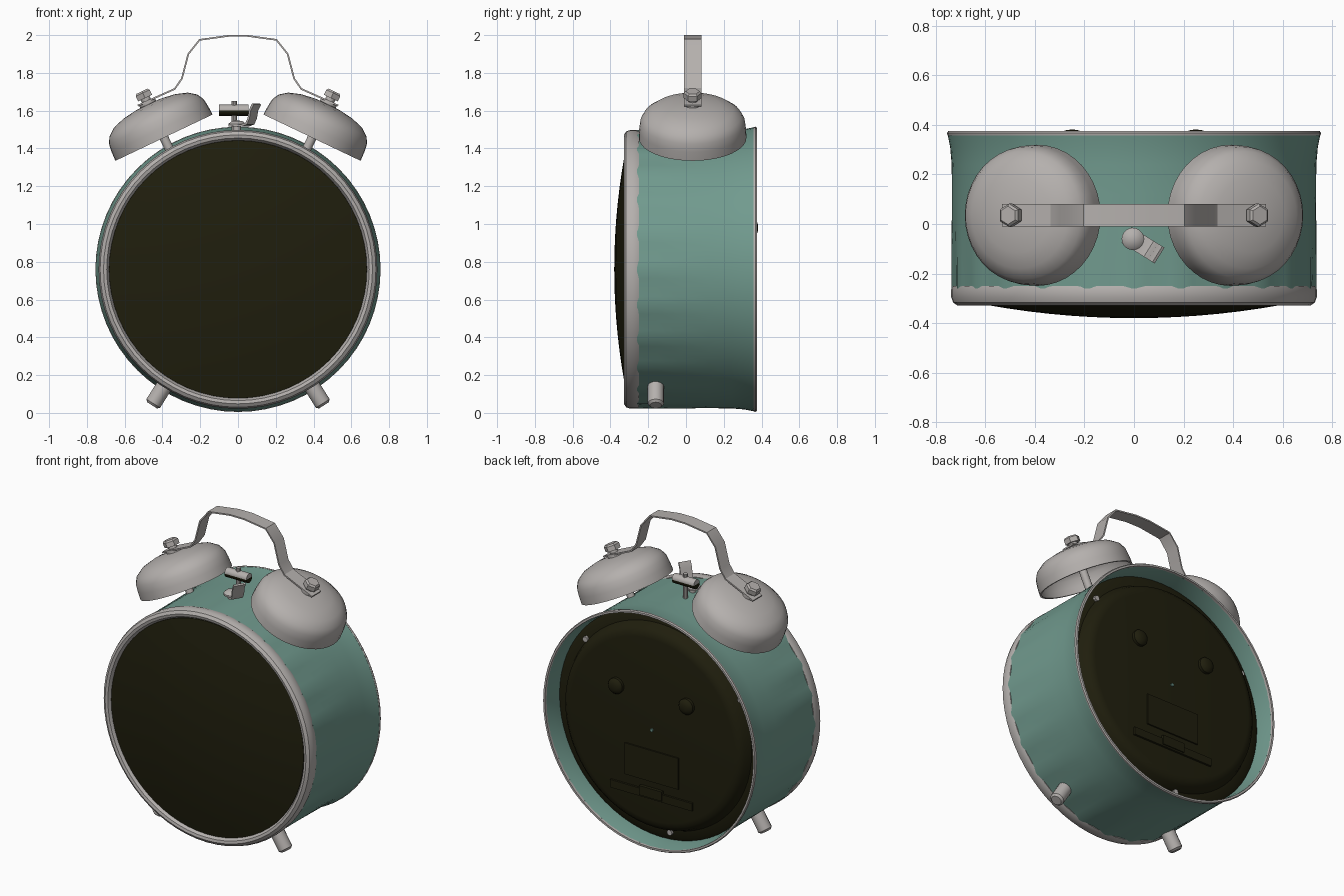
import bpy, bmesh, math
from mathutils import Vector, Matrix

if "Cube" in bpy.data.objects:
    bpy.data.objects.remove(bpy.data.objects["Cube"])

CZ, BELL_Y = 0.76, 0.035            # case axis height, depth of bells and handle
Y_AXIS = Vector((0, 1, 0))


def mat(name, rgb):
    m = bpy.data.materials.new(name)
    m.diffuse_color = (*rgb, 1)
    m.use_nodes = True
    m.node_tree.nodes["Principled BSDF"].inputs["Base Color"].default_value = m.diffuse_color
    return m


GREEN = mat("sage_green", (0.165, 0.325, 0.272))
METAL = mat("warm_grey_metal", (0.46, 0.435, 0.42))
DARK = mat("dark_olive", (0.014, 0.013, 0.004))


def finish(name, bm, material, angle=35):
    bmesh.ops.recalc_face_normals(bm, faces=bm.faces)
    me = bpy.data.meshes.new(name)
    bm.to_mesh(me)
    bm.free()
    ob = bpy.data.objects.new(name, me)
    bpy.context.collection.objects.link(ob)
    me.materials.append(material)
    bpy.ops.object.select_all(action='DESELECT')
    ob.select_set(True)
    bpy.context.view_layer.objects.active = ob
    bpy.ops.object.shade_smooth_by_angle(angle=math.radians(angle))
    return ob


def lathe(name, profile, material, origin, axis, segs=32, closed=False, ripple=None, angle=35):
    """Revolve (radius, height) points around an axis through origin."""
    bm = bmesh.new()
    m = Matrix.Translation(origin) @ Vector(axis).to_track_quat('Z', 'Y').to_matrix().to_4x4()
    rings = []
    for r, h in profile:
        if r == 0:
            rings.append([bm.verts.new(m @ Vector((0, 0, h)))] * segs)
            continue
        ring = []
        for i in range(segs):
            a = 2 * math.pi * i / segs
            rr = r + (ripple(a, h) if ripple else 0)
            ring.append(bm.verts.new(m @ Vector((rr * math.cos(a), rr * math.sin(a), h))))
        rings.append(ring)
    pairs = list(zip(rings, rings[1:])) + ([(rings[-1], rings[0])] if closed else [])
    for p, q in pairs:
        for i in range(segs):
            j = (i + 1) % segs
            vs = list(dict.fromkeys((p[i], p[j], q[j], q[i])))
            if len(vs) > 2:
                bm.faces.new(vs)
    return finish(name, bm, material, angle)


def rod(name, a, b, r, material=METAL, segs=16, bevel=0.0):
    """Capped cylinder from a to b, with optional chamfered far end."""
    a, b = Vector(a), Vector(b)
    n = (b - a).length
    prof = [(0, 0), (r, 0), (r, n - bevel)]
    if bevel:
        prof.append((r - bevel, n))
    return lathe(name, prof + [(0, n)], material, a, b - a, segs)


def strap(name, path, width, thick, side, origin, material=METAL):
    """Flat strip following a path of points, widened along side."""
    bm = bmesh.new()
    pts = [Vector(p) + Vector(origin) for p in path]
    side = Vector(side).normalized()
    rings = []
    for i, p in enumerate(pts):
        t = (pts[min(i + 1, len(pts) - 1)] - pts[max(i - 1, 0)]).normalized()
        n = t.cross(side) * thick / 2
        s = side * width / 2
        rings.append([bm.verts.new(p + d) for d in (n + s, n - s, -n - s, -n + s)])
    for p, q in zip(rings, rings[1:]):
        for i in range(4):
            bm.faces.new((p[i], p[(i + 1) % 4], q[(i + 1) % 4], q[i]))
    bm.faces.new(rings[0])
    bm.faces.new(rings[-1])
    return finish(name, bm, material, 25)


def plate(name, x, z, w, h, y, depth, material=DARK):
    bm = bmesh.new()
    bmesh.ops.create_cube(bm, size=1, matrix=Matrix.Translation((x, y, z)) @ Matrix.Diagonal((w, depth, h, 1)))
    return finish(name, bm, material)


centre = (0, 0, CZ)

# Case shell: fluted towards the front, flared at the open back
flutes = lambda a, h: 0.005 * math.cos(24 * a) * max(0, 0.12 - h) / 0.37
lathe("case_shell", [(0.732, -0.26), (0.733, -0.15), (0.734, -0.02), (0.735, 0.12), (0.736, 0.24),
                     (0.742, 0.31), (0.752, 0.36), (0.738, 0.36), (0.728, 0.31), (0.722, 0.24),
                     (0.72, 0), (0.715, -0.26)],
      GREEN, centre, Y_AXIS, 96, closed=True, ripple=flutes)
lathe("back_rim", [(0.738, 0.358), (0.753, 0.358), (0.755, 0.367), (0.75, 0.375), (0.738, 0.375)],
      METAL, centre, Y_AXIS, 64, closed=True)

# Front bezel and domed glass
lathe("front_bezel", [(0.715, -0.25), (0.733, -0.25), (0.738, -0.265), (0.738, -0.295), (0.73, -0.317),
                      (0.712, -0.329), (0.695, -0.325), (0.682, -0.305), (0.678, -0.27)],
      METAL, centre, Y_AXIS, 64, closed=True)
lathe("front_glass", [(0.684, -0.29)] + [(0.682 * k / 8, -0.38 + 0.07 * (k / 8) ** 2) for k in range(8, -1, -1)],
      DARK, centre, Y_AXIS, 64)

# Back plate with stepped edge
lathe("back_plate", [(0.722, 0.25), (0.70, 0.262), (0.655, 0.27), (0.635, 0.315), (0.61, 0.337),
                     (0.58, 0.342), (0, 0.342)], DARK, centre, Y_AXIS, 64)
for s in (-1, 1):
    lathe("back_knob", [(0.05, 0.335), (0.05, 0.36), (0.04, 0.373), (0.02, 0.38), (0, 0.381)],
          DARK, (s * 0.25, 0, 0.98), Y_AXIS, 20)
plate("battery_door", 0, 0.53, 0.38, 0.2, 0.344, 0.014)
plate("battery_ledge", 0, 0.345, 0.58, 0.05, 0.344, 0.022)
plate("battery_latch", 0, 0.36, 0.16, 0.06, 0.35, 0.024)
rod("reset_pin", (0, 0.33, CZ), (0, 0.352, CZ), 0.01, GREEN, 8)
for deg in (39, 151, 263):
    a = math.radians(deg)
    x, z = 0.665 * math.cos(a), CZ + 0.665 * math.sin(a)
    rod("back_screw", (x, 0.25, z), (x, 0.285, z), 0.018, METAL, 8)

# Bells, posts, nuts and feet on both sides
for s in (-1, 1):
    axis = Vector((s * 0.43, 0, 0.903)).normalized()
    base = Vector((s * 0.392, BELL_Y, 1.457))
    outer = [(0.285, 0), (0.283, 0.05), (0.277, 0.095), (0.258, 0.13), (0.215, 0.162),
             (0.15, 0.183), (0.075, 0.194), (0, 0.197)]
    inner = [(max(r - 0.012, 0), max(h - 0.012, 0)) for r, h in reversed(outer)]
    lathe("bell", inner + outer, METAL, base, axis, 40)
    rod("bell_post", base - axis * 0.09, base + axis * 0.19, 0.024)
    rod("bell_bolt", base + axis * 0.185, base + axis * 0.25, 0.026)
    rod("bell_washer", base + axis * 0.19, base + axis * 0.212, 0.046)
    rod("bell_nut", base + axis * 0.232, base + axis * 0.272, 0.047, METAL, 6, 0.01)
    out = Vector((s * 0.534, 0, -0.845))
    hub = Vector((0, -0.16, CZ))
    rod("foot", hub + out * 0.71, hub + out * 0.852, 0.043, METAL, 16, 0.012)

# Carrying handle, mirrored about the middle
half = [(0.53, 1.627), (0.48, 1.65), (0.335, 1.715), (0.297, 1.77), (0.263, 1.9), (0.203, 1.975), (0.05, 1.996)]
path = [(-x, 0, z) for x, z in half] + [(x, 0, z) for x, z in reversed(half)]
strap("handle", path, 0.092, 0.009, (0, 1, 0), (0, BELL_Y, 0))

# Hammer between the bells, dark on its lower half
rod("hammer_stem", (-0.02, BELL_Y, 1.47), (-0.02, BELL_Y, 1.65), 0.014, METAL, 10)
hammer = rod("hammer_head", (-0.1, BELL_Y, 1.602), (0.055, BELL_Y, 1.602), 0.03, METAL, 16)
hammer.data.materials.append(DARK)
for p in hammer.data.polygons:
    if p.center.z < 1.6:
        p.material_index = 1

# Alarm lever in front of the hammer: round head and upturned tab
rod("lever_post", (-0.005, -0.06, 1.47), (-0.005, -0.06, 1.53), 0.02, METAL, 12)
lathe("lever_head", [(0, 0), (0.045, 0), (0.045, 0.012), (0.03, 0.026), (0, 0.032)],
      METAL, (-0.005, -0.06, 1.518), (0, 0, 1), 20)
d = Vector((0.85, -0.53, 0))
tab = [(-0.03, 1.522), (0.05, 1.522), (0.08, 1.532), (0.095, 1.56), (0.102, 1.6), (0.122, 1.635)]
strap("lever_tab", [d * t + Vector((0, 0, z)) for t, z in tab], 0.075, 0.012, (0.53, 0.85, 0), (-0.005, -0.06, 0))
